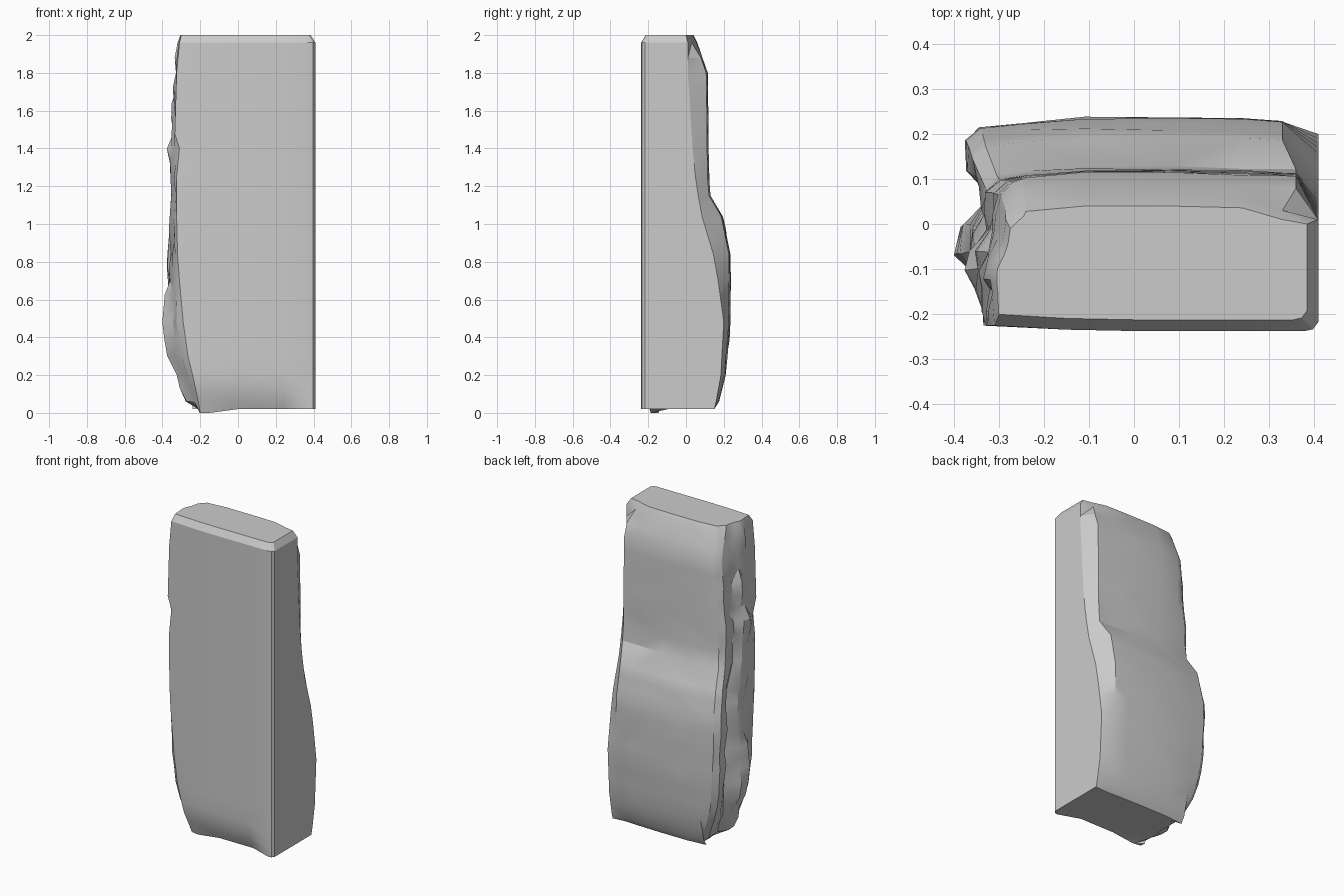
import bpy, bmesh, random
from mathutils import Vector

random.seed(4)

# Profile rows: z, front-left x, middle ridge x, groove x, back ridge x, back y, right-face back edge y
ROWS = [
    (0.02, -0.20, -0.21, -0.21, -0.20, 0.15, 0.15),
    (0.06, -0.21, -0.27, -0.25, -0.25, 0.175, 0.16),
    (0.20, -0.24, -0.33, -0.30, -0.31, 0.21, 0.185),
    (0.30, -0.265, -0.385, -0.31, -0.34, 0.22, 0.19),
    (0.48, -0.29, -0.40, -0.325, -0.36, 0.235, 0.20),
    (0.70, -0.31, -0.37, -0.33, -0.375, 0.237, 0.17),
    (0.84, -0.32, -0.355, -0.33, -0.37, 0.235, 0.145),
    (1.04, -0.325, -0.355, -0.33, -0.36, 0.195, 0.085),
    (1.15, -0.325, -0.36, -0.33, -0.335, 0.13, 0.065),
    (1.25, -0.325, -0.365, -0.33, -0.33, 0.122, 0.05),
    (1.40, -0.31, -0.38, -0.34, -0.325, 0.12, 0.035),
    (1.48, -0.335, -0.35, -0.33, -0.315, 0.12, 0.03),
    (1.80, -0.325, -0.335, -0.32, -0.30, 0.115, 0.01),
    (1.96, -0.31, -0.32, -0.31, -0.285, 0.06, 0.01),
    (2.00, -0.30, -0.305, -0.30, -0.275, 0.04, 0.00),
]


def ring(row, rough):
    z, fl, mid, groove, back, yb, ye = row
    top = z > 1.99
    # broken undercut along the lower front edge, top edge rounded over
    under = max(0.0, 0.2 - z) ** 2 * 1.5
    yf = -0.238 + under + (0.025 if top else 0)
    right = 0.41 - (0.025 if top else 0)
    yc = -0.238 + (0.025 if top else 0)
    span = yb - 0.05 + 0.19

    def j(a):
        return random.uniform(-a, a) if rough else 0.0

    left = [
        (fl, yf + 0.012),
        ((fl * 0.7 + mid * 0.3) + j(0.006), -0.195 + under),
        ((fl + mid) / 2 + j(0.012), -0.19 + span * 0.18),
        (mid + j(0.012), -0.19 + span * 0.33 + j(0.01)),
        (mid * 0.8 + groove * 0.2 + j(0.012), -0.19 + span * 0.50),
        (groove + 0.012 + j(0.006), -0.19 + span * 0.68),
        (back * 0.8 + groove * 0.2 + j(0.01), -0.19 + span * 0.82),
        (back + j(0.006), yb - 0.05),
        (back + 0.03, yb - 0.022),
    ]
    bend = 0.36 if 1.1 < z < 1.9 else 0.33
    hind = [
        (-0.24, yb - 0.012),
        (-0.11, yb - j(0.004)),
        (0.08, yb),
        (0.24, yb - 0.004 - j(0.004)),
        (bend, yb - (0.03 if z > 1.95 else 0.008)),
        (right, ye),
    ]
    front = [
        (right, yc + 0.02),
        (right - 0.012, yc + 0.004),
        (right - 0.03, yc),
        (0.24, yf),
        (0.0, yf),
        (-0.15, yf + 0.003),
    ]
    return [Vector((x, y, z)) for x, y in front + left + hind]


# Subdivide the profile so the broken left side gets finer facets
rows = []
for a, b in zip(ROWS, ROWS[1:]):
    n = max(1, round((b[0] - a[0]) / 0.08))
    for i in range(n):
        t = i / n
        rows.append(tuple(p + (q - p) * t for p, q in zip(a, b)))
rows.append(ROWS[-1])

# Stone slab lofted through the rings
bm = bmesh.new()
loops = []
for k, row in enumerate(rows):
    pts = ring(row, 0 < k < len(rows) - 2)
    if k == 0:
        for p in pts[5:8]:
            p.z = 0.0
    loops.append([bm.verts.new(p) for p in pts])
count = len(loops[0])
for lo, hi in zip(loops, loops[1:]):
    for i in range(count):
        n = (i + 1) % count
        bm.faces.new((lo[i], hi[i], hi[n], lo[n]))
bm.faces.new(loops[0])
bm.faces.new(loops[-1])
bmesh.ops.triangulate(bm, faces=bm.faces[:])
bmesh.ops.recalc_face_normals(bm, faces=bm.faces[:])
mesh = bpy.data.meshes.new("stone_slab")
bm.to_mesh(mesh)
bm.free()
slab = bpy.data.objects.new("stone_slab", mesh)
bpy.context.collection.objects.link(slab)
bpy.context.view_layer.objects.active = slab
slab.select_set(True)
bpy.ops.object.shade_smooth_by_angle(angle=0.45)
